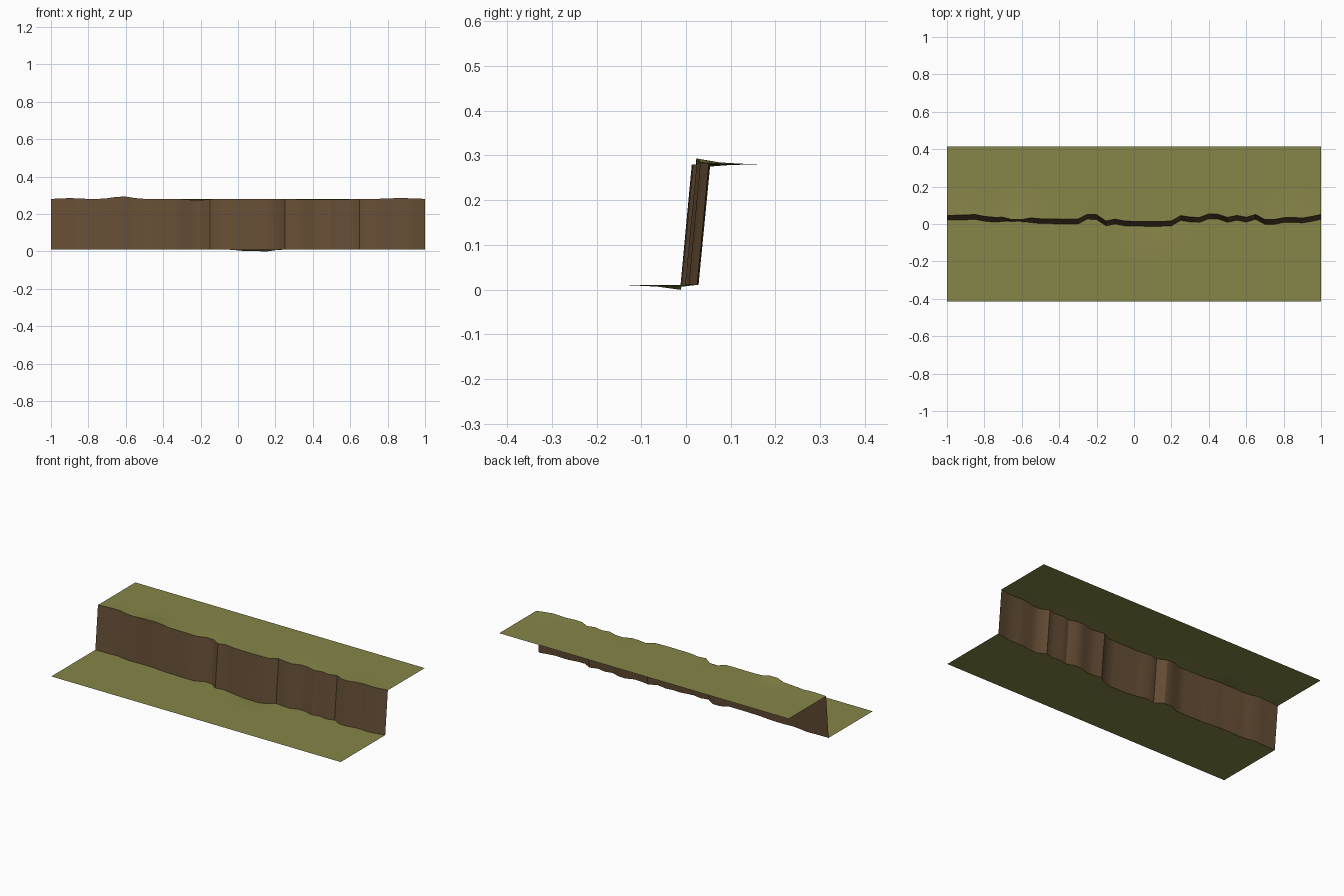
import bpy, bmesh, math

if "Cube" in bpy.data.objects:
    bpy.data.objects.remove(bpy.data.objects["Cube"])

# foot line of the cliff, sampled every 0.05 in x from -1 to 1 (hundredths)
FOOT = [2, 2.1, 2.2, 2.5, 1.5, 1, 1.3, 1.4, 1.2, .8, .2, .2, 0, 0, 0, 2.6, 2.4, -1, 0,
        -1, -1.2, -1.2, -1.3, -1.2, -1, 1.9, 1.1, .9, 2.8, 2.6, .9, 2, 1, 2.5,
        -.2, -.2, .8, .9, .6, 1.4, 2.5]
N = len(FOOT)
XS = [-1 + 2 * i / (N - 1) for i in range(N)]
FOOT_Y = [v / 100 for v in FOOT]
DEPTH, LOW, HIGH, LEAN = 0.415, 0.01, 0.28, 0.026


def bump(x, centre, width):
    return math.exp(-((x - centre) / width) ** 2)


# edge lines: small dips at the foot, small swells along the rim
foot, rim = [], []
for x, y in zip(XS, FOOT_Y):
    dip = 0.009 * bump(x, 0.05, 0.06) + 0.01 * bump(x, 0.15, 0.05)
    foot.append((x, y, LOW - dip))
    swell = (0.014 * bump(x, -0.62, 0.07) + 0.005 * bump(x, -0.9, 0.07)
             + 0.005 * bump(x, 0.87, 0.1) - 0.006 * bump(x, -0.22, 0.06)
             - 0.003 * bump(x, 0.45, 0.15))
    pinch = 0.02 * bump(x, -0.63, 0.05)
    rim.append((x, y + LEAN - pinch, HIGH + swell))


def sheet(name, rows, colour):
    """Skin a strip of quads between successive rows of points."""
    bm = bmesh.new()
    grid = [[bm.verts.new(p) for p in row] for row in rows]
    for a, b in zip(grid, grid[1:]):
        for i in range(N - 1):
            bm.faces.new((a[i], a[i + 1], b[i + 1], b[i]))
    me = bpy.data.meshes.new(name)
    bm.to_mesh(me)
    bm.free()
    ob = bpy.data.objects.new(name, me)
    bpy.context.collection.objects.link(ob)
    mat = bpy.data.materials.new(name + "_colour")
    mat.diffuse_color = colour
    mat.use_nodes = True
    mat.node_tree.nodes["Principled BSDF"].inputs["Base Color"].default_value = mat.diffuse_color
    me.materials.append(mat)
    bpy.ops.object.select_all(action='DESELECT')
    ob.select_set(True)
    bpy.context.view_layer.objects.active = ob
    bpy.ops.object.shade_smooth_by_angle(angle=math.radians(30))
    return ob


def ground_rows(edge, y_far, level):
    """Rows blending from the uneven cliff edge to a straight flat border."""
    rows = []
    for t in (0, 0.13, 0.3, 0.5, 0.75, 1):
        flat = max(0, 1 - t / 0.3) ** 2
        rows.append([(x, y + (y_far - y) * t, level + (z - level) * flat)
                     for x, y, z in edge])
    return rows


grass = (0.24, 0.235, 0.065, 1)
earth = (0.13, 0.075, 0.035, 1)

# lower ground, cliff face, upper ground
sheet("lower_ground", ground_rows(foot, -DEPTH, LOW)[::-1], grass)
sheet("cliff_face", [foot, rim], earth)
sheet("upper_ground", ground_rows(rim, DEPTH, HIGH), grass)
